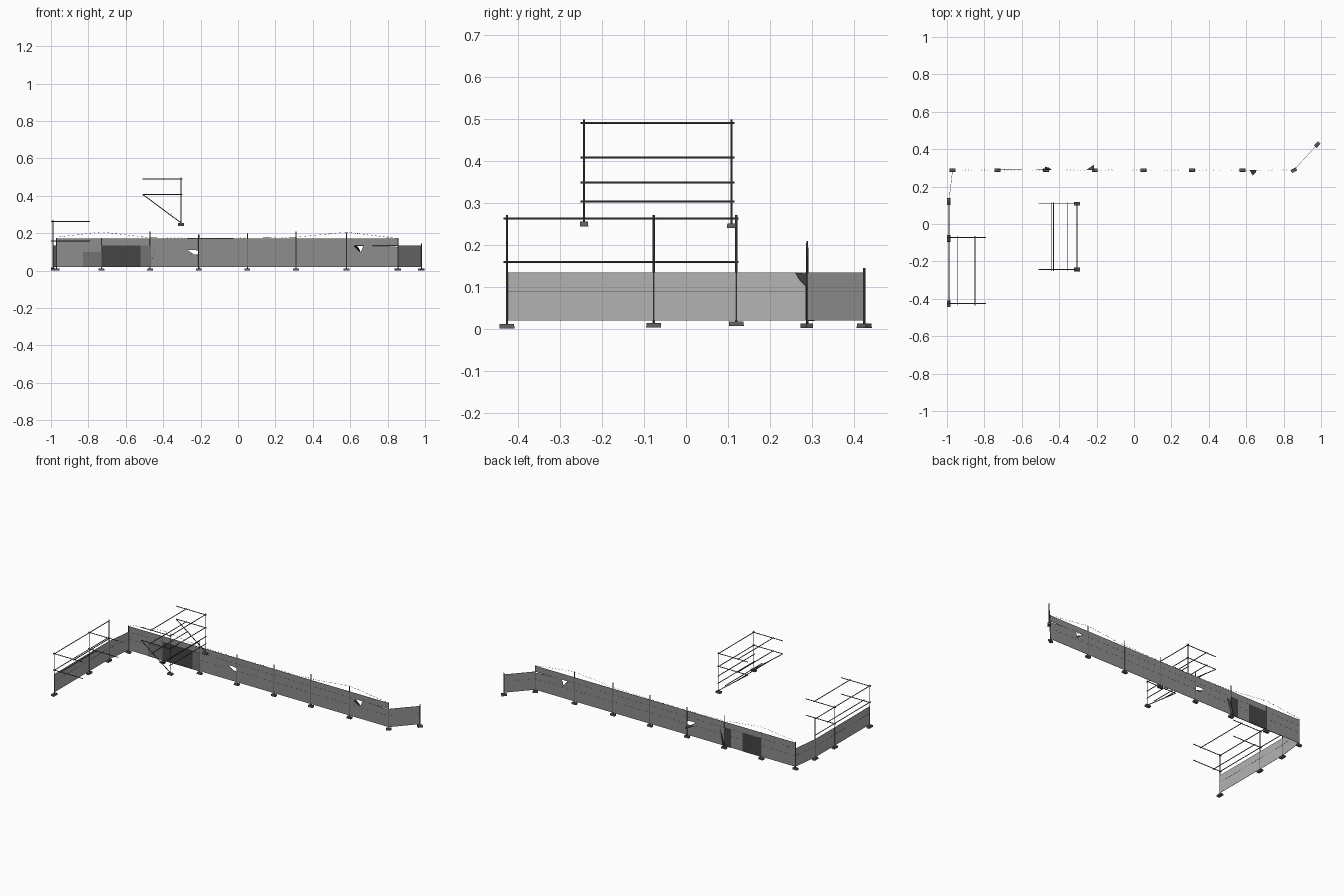
import bpy, bmesh, math
from mathutils import Vector, Matrix

if "Cube" in bpy.data.objects:
    bpy.data.objects.remove(bpy.data.objects["Cube"])


def grey(name, v):
    m = bpy.data.materials.new(name)
    m.diffuse_color = (v, v, v, 1)
    m.use_nodes = True
    m.node_tree.nodes["Principled BSDF"].inputs["Base Color"].default_value = m.diffuse_color
    return m


SHEET, SIDE, END = grey("sheet_grey", 0.27), grey("side_grey", 0.45), grey("end_grey", 0.3)
DARK, MEDIUM = grey("dark_sheet", 0.06), grey("patch_grey", 0.17)
PIPE, FOOT = grey("pipe_grey", 0.1), grey("footing_grey", 0.12)


def finish(name, bm, mat):
    bmesh.ops.recalc_face_normals(bm, faces=bm.faces)
    me = bpy.data.meshes.new(name)
    bm.to_mesh(me)
    bm.free()
    me.materials.append(mat)
    ob = bpy.data.objects.new(name, me)
    bpy.context.collection.objects.link(ob)
    return ob


def add_tube(bm, a, b, r, n=6):
    a, b = Vector(a), Vector(b)
    d = b - a
    m = Matrix.Translation((a + b) / 2) @ d.to_track_quat('Z', 'Y').to_matrix().to_4x4()
    bmesh.ops.create_cone(bm, cap_ends=True, segments=n, radius1=r, radius2=r,
                          depth=d.length, matrix=m)


def tubes(name, pairs, r, n=6, mat=PIPE):
    bm = bmesh.new()
    for a, b in pairs:
        add_tube(bm, a, b, r, n)
    return finish(name, bm, mat)


def footing(name, x, y, z, sx, sy, ang=0):
    # tapered foot
    bm = bmesh.new()
    bmesh.ops.create_cube(bm, size=1)
    for v in bm.verts:
        k = 0.95 if v.co.z > 0 else 1
        v.co = Vector((v.co.x * sx * k, v.co.y * sy * k, (v.co.z + 0.5) * 0.011))
    bm.transform(Matrix.Translation((x, y, z)) @ Matrix.Rotation(ang, 4, 'Z'))
    return finish(name, bm, FOOT)


def sheet(name, p, q, outline, mat=SHEET, thick=0.0016):
    # outline of (distance fraction, height) in the vertical plane p-q
    p, q = Vector((*p, 0)), Vector((*q, 0))
    nrm = (q - p).normalized().cross(Vector((0, 0, 1))) * thick
    bm = bmesh.new()
    f = bm.faces.new([bm.verts.new(p.lerp(q, u) + Vector((0, 0, z)) - nrm / 2)
                      for u, z in outline])
    ext = bmesh.ops.extrude_face_region(bm, geom=[f])
    bmesh.ops.translate(bm, vec=nrm, verts=[v for v in ext['geom']
                                            if isinstance(v, bmesh.types.BMVert)])
    return finish(name, bm, mat)


def flap(name, pts):
    # torn, bent corner of a sheet
    bm = bmesh.new()
    bm.faces.new([bm.verts.new(p) for p in pts])
    ob = finish(name, bm, DARK)
    ob.modifiers.new("thickness", 'SOLIDIFY').thickness = 0.0012
    return ob


Y = 0.288
LOW, MID, TOP, HIGH = 0.02, 0.09, 0.135, 0.172
FULL = [(0, LOW), (1, LOW), (1, TOP), (0, TOP)]

# main fence posts and footings
xs = [-0.97, -0.73, -0.47, -0.21, 0.05, 0.31, 0.58, 0.855]
tops = [0.175, 0.175, 0.21, 0.195, 0.2, 0.21, 0.205, 0.175]
for i, (x, t) in enumerate(zip(xs, tops)):
    tubes(f"fence_post_{i}", [((x, Y + 0.001, 0.005), (x, Y + 0.001, t))],
          0.003 if i == 3 else 0.0022, 8)
    footing(f"fence_footing_{i}", x, Y, 0.002, 0.031, 0.018, 0.5 if i == 7 else 0)

# main fence sheets, two of them torn
torn = {2: [(0, LOW), (1, LOW), (1, 0.082), (0.9, 0.088), (0.77, 0.11), (0.86, 0.113),
            (1, 0.108), (1, TOP), (0, TOP)],
        6: [(0, LOW), (1, LOW), (1, 0.128), (0.78, 0.133), (0.33, TOP), (0.28, 0.1),
            (0.24, 0.115), (0.15, TOP), (0, TOP)]}
for i in range(7):
    a, b = (xs[i], Y + 0.001), (xs[i + 1], Y + 0.001)
    sheet(f"fence_sheet_{i}", a, b, torn.get(i, FULL))
    sheet(f"fence_top_board_{i}", a, b, [(0, TOP), (1, TOP), (1, HIGH), (0, HIGH)])
tubes("fence_mid_rail", [((xs[0], Y + 0.001, MID), (-0.27, Y + 0.001, MID)),
                         ((xs[3], Y + 0.001, MID), (xs[-1], Y + 0.001, MID))],
      0.0012, 6, MEDIUM)
tubes("fence_top_rail", [((xs[0], Y + 0.001, TOP), (xs[-1], Y + 0.001, TOP))],
      0.0012, 6, MEDIUM)

# overlapping patch sheets on the left bays, front and back
sheet("patch_sheet_low", (-0.83, Y - 0.002), (-0.73, Y - 0.002),
      [(0, LOW), (1, LOW), (1, 0.1), (0, 0.1)], MEDIUM)
sheet("patch_sheet_wide", (-0.73, Y - 0.002), (-0.52, Y - 0.002), FULL, DARK)
sheet("patch_sheet_narrow", (-0.52, Y - 0.002), (-0.47, Y - 0.002), FULL, MEDIUM)
sheet("patch_back_wide", (-0.73, Y + 0.004), (-0.6, Y + 0.004), FULL, DARK)
sheet("patch_back_narrow", (-0.52, Y + 0.004), (-0.47, Y + 0.004), FULL, DARK)

# bent corners
flap("bent_flap_left", [(-0.475, Y, LOW), (-0.475, Y + 0.018, LOW), (-0.455, Y + 0.012, 0.1),
                        (-0.44, Y, 0.12)])
flap("bent_flap_middle", [(-0.213, Y, 0.085), (-0.215, Y + 0.028, 0.07), (-0.255, Y, 0.086)])
flap("bent_flap_right", [(0.62, Y, 0.132), (0.655, Y, 0.1), (0.65, Y - 0.015, 0.115),
                         (0.635, Y - 0.028, 0.135)])

# barbed wire along the post tops
wz = [0.18, 0.208, 0.177, 0.174, 0.175, 0.18, 0.207, 0.173]
bm = bmesh.new()
for i in range(7):
    a, b = Vector((xs[i], Y, wz[i])), Vector((xs[i + 1], Y, wz[i + 1]))
    add_tube(bm, a, b, 0.0004, 4)
    for k in range(1, 14):
        c = a.lerp(b, k / 14)
        for d in (Vector((0.002, 0.002, 0.002)), Vector((-0.002, 0.002, 0.002))):
            add_tube(bm, c - d, c + d, 0.0003, 3)
finish("barbed_wire", bm, PIPE)

# left side fence
side = [(-0.99, -0.427), (-0.99, -0.077), (-0.99, 0.12), (xs[0], Y)]
for i in range(3):
    sheet(f"side_sheet_{i}", side[i], side[i + 1], FULL, SIDE)
    x, y = side[i]
    tubes(f"side_post_{i}", [((x, y, 0.008), (x, y, 0.272))], 0.0026, 8)
    footing(f"side_footing_{i}", x, y, 0.001 + 0.003 * i, 0.02, 0.036)
tubes("side_rail", [((*side[i], MID), (*side[i + 1], MID)) for i in range(3)], 0.0012)

# right end fence
end = (0.98, 0.425)
sheet("end_sheet", (xs[-1], Y), end, FULL, END)
tubes("end_post", [((*end, 0.005), (*end, 0.145))], 0.0026, 8)
footing("end_footing", *end, 0.002, 0.031, 0.02, math.radians(47))
tubes("end_rail", [((xs[-1], Y, MID), (*end, MID))], 0.001, 6, MEDIUM)

# scaffold frame standing above the side fence
pipes = []
for z in (0.16, 0.264):
    pipes.append(((-0.99, -0.435, z), (-0.99, 0.125, z)))
    for y in (-0.425, -0.073):
        pipes.append(((-1.0, y, z), (-0.79, y, z)))
for x, z in ((-0.945, 0.16), (-0.85, 0.264)):
    pipes.append(((x, -0.435, z), (x, -0.065, z)))
tubes("side_scaffold_pipes", pipes, 0.0024, 8)

# raised bracket scaffold
pipes = []
for i, y in enumerate((-0.243, 0.108)):
    pipes += [((-0.305, y, 0.25), (-0.305, y, 0.5)),
              ((-0.51, y, 0.491), (-0.298, y, 0.491)),
              ((-0.51, y, 0.409), (-0.298, y, 0.409)),
              ((-0.51, y, 0.409), (-0.305, y, 0.257))]
    footing(f"raised_footing_{i}", -0.305, y, 0.245 - 0.004 * i, 0.032, 0.02)
for x, z in ((-0.305, 0.491), (-0.305, 0.409), (-0.44, 0.491), (-0.44, 0.409),
             (-0.43, 0.35), (-0.357, 0.304), (-0.305, 0.35), (-0.305, 0.304)):
    pipes.append(((x, -0.252, z), (x, 0.116, z)))
tubes("raised_scaffold_pipes", pipes, 0.0024, 8)

# settle everything on the ground plane
for ob in bpy.data.objects:
    ob.location.z -= 0.001
